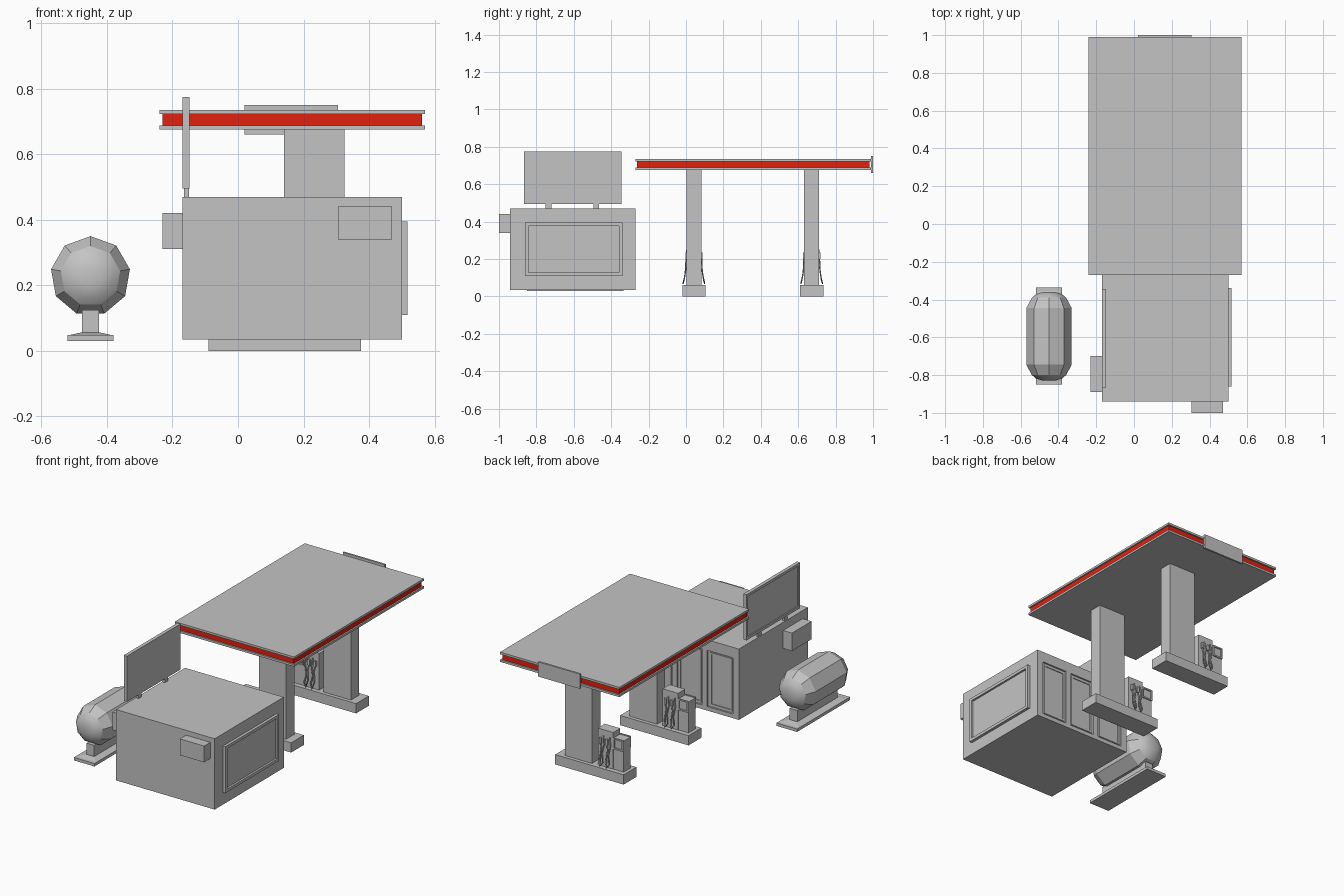
import bpy
import bmesh
import math
from mathutils import Vector

default_cube = bpy.data.objects.get("Cube")
if default_cube:
    bpy.data.objects.remove(default_cube, do_unlink=True)


def make_material(name, color):
    material = bpy.data.materials.new(name)
    material.use_nodes = True
    material.diffuse_color = color
    material.node_tree.nodes["Principled BSDF"].inputs["Base Color"].default_value = color
    return material


grey = make_material("light grey", (0.55, 0.55, 0.55, 1))
red = make_material("canopy red", (0.75, 0.015, 0.004, 1))


def finish(name, bm, material=grey):
    bmesh.ops.recalc_face_normals(bm, faces=bm.faces)
    mesh = bpy.data.meshes.new(name)
    bm.to_mesh(mesh)
    bm.free()
    mesh.materials.append(material)
    obj = bpy.data.objects.new(name, mesh)
    bpy.context.collection.objects.link(obj)
    return obj


def add_box(bm, x, y, z):
    """Add a box given its (low, high) range on each axis."""
    verts = bmesh.ops.create_cube(bm, size=1)["verts"]
    for v in verts:
        v.co = Vector([sum(r) / 2 + c * (r[1] - r[0]) for c, r in zip(v.co, (x, y, z))])
    return verts


def box(name, x, y, z, material=grey):
    bm = bmesh.new()
    add_box(bm, x, y, z)
    return finish(name, bm, material)


def frame(name, depth, across, z, border, along_x=False):
    """Rectangular frame on a wall; depth is the range through the wall."""
    bm = bmesh.new()
    (a, b), (low, high) = across, z
    strips = [((a, b), (low, low + border)), ((a, b), (high - border, high)),
              ((a, a + border), (low + border, high - border)),
              ((b - border, b), (low + border, high - border))]
    for span, height in strips:
        if along_x:
            add_box(bm, span, depth, height)
        else:
            add_box(bm, depth, span, height)
    return finish(name, bm)


# Shop building, with recessed door panels in its back wall
WALL_X, WALL_Z = (-0.17, 0.5), (0.035, 0.47)
OUTER = (-0.28, -0.27)
box("shop_body", WALL_X, (-0.94, -0.28), WALL_Z)
box("shop_back_header", WALL_X, OUTER, (0.405, 0.47))
box("shop_back_sill", WALL_X, OUTER, (0.035, 0.06))
for i, post in enumerate([(-0.17, -0.13), (0.045, 0.08), (0.25, 0.285), (0.46, 0.5)]):
    box(f"shop_back_post_{i}", post, OUTER, (0.06, 0.405))
for i, left in enumerate([-0.13, 0.08, 0.285]):
    frame(f"door_trim_{i}", (-0.28, -0.275), (left + 0.01, left + 0.16), (0.07, 0.395), 0.01, True)

# Shop window and wall units
box("window_pane", (0.495, 0.505), (-0.86, -0.34), (0.11, 0.395))
frame("window_frame", (0.5, 0.517), (-0.86, -0.34), (0.11, 0.395), 0.018)
box("front_wall_unit", (0.305, 0.47), (-1, -0.94), (0.34, 0.44))
box("side_wall_unit", (-0.23, -0.17), (-0.89, -0.70), (0.31, 0.42))

# Roof billboard
box("billboard_panel", (-0.163, -0.148), (-0.865, -0.345), (0.495, 0.775))
frame("billboard_frame", (-0.17, -0.163), (-0.865, -0.345), (0.495, 0.775), 0.016)
for i, y in enumerate((-0.735, -0.48)):
    box(f"billboard_leg_{i}", (-0.165, -0.15), (y - 0.015, y + 0.015), (0.465, 0.5))

# Canopy
box("canopy_lower_plate", (-0.24, 0.57), (-0.27, 0.99), (0.675, 0.688))
box("canopy_upper_plate", (-0.24, 0.57), (-0.27, 0.99), (0.722, 0.735))
box("canopy_band", (-0.231, 0.561), (-0.261, 0.981), (0.688, 0.722), red)
box("canopy_sign", (0.02, 0.305), (0.988, 1), (0.66, 0.75))


def hose(name, x, y, side):
    """Hanging fuel hose as a thin bevelled curve."""
    path = [(0, 0.003, 0.25), (-0.008, 0.008, 0.2), (0.004, 0.01, 0.14),
            (-0.006, 0.018, 0.09), (0.008, 0.024, 0.068), (0.016, 0.014, 0.11),
            (0.01, 0.008, 0.17), (0.018, 0.004, 0.21)]
    curve = bpy.data.curves.new(name, "CURVE")
    curve.dimensions = "3D"
    curve.bevel_depth = 0.004
    curve.bevel_resolution = 0
    spline = curve.splines.new("POLY")
    spline.points.add(len(path) - 1)
    for point, (dx, dy, z) in zip(spline.points, path):
        point.co = (x + dx, y + side * dy, z, 1)
    curve.materials.append(grey)
    obj = bpy.data.objects.new(name, curve)
    bpy.context.collection.objects.link(obj)


# Two fuel islands: base, column, pump and hoses
for n, y in enumerate((0.042, 0.672)):
    box(f"island_base_{n}", (-0.09, 0.375), (y - 0.062, y + 0.062), (0, 0.06))
    box(f"canopy_column_{n}", (0.14, 0.325), (y - 0.04, y + 0.04), (0.06, 0.68))
    box(f"pump_hose_cabinet_{n}", (0, 0.105), (y - 0.034, y + 0.034), (0.06, 0.285))
    box(f"pump_dispenser_{n}", (-0.07, 0), (y - 0.032, y + 0.032), (0.06, 0.25))
    for side in (-1, 1):
        face = y + side * 0.032
        depth = sorted((face, face + side * 0.007))
        frame(f"pump_screen_frame_{n}_{side}", depth, (-0.07, 0), (0.185, 0.255), 0.009, True)
        for k, x in enumerate((0.022, 0.065)):
            hose(f"pump_hose_{n}_{side}_{k}", x, y + side * 0.034, side)
            nozzle = sorted((y + side * 0.034, y + side * 0.046))
            box(f"pump_nozzle_{n}_{side}_{k}", (x + 0.01, x + 0.024), nozzle, (0.2, 0.235))

# Gas tank: nine-sided drum with rounded ends
bm = bmesh.new()
SIDES, TX, TY, TZ = 9, -0.45, -0.595, 0.228
half = [(0.035, 0.234), (0.07, 0.223), (0.092, 0.205), (0.122, 0.15)]
profile = [(r, -d) for r, d in half] + [(r, d) for r, d in reversed(half)]
rings = []
for r, d in profile:
    angles = [math.pi / 2 + math.tau * k / SIDES for k in range(SIDES)]
    rings.append([bm.verts.new((TX + r * math.cos(a), TY + d, TZ + r * math.sin(a))) for a in angles])
for a, b in zip(rings, rings[1:]):
    for k in range(SIDES):
        j = (k + 1) % SIDES
        bm.faces.new((a[k], a[j], b[j], b[k]))
bm.faces.new(rings[0])
bm.faces.new(rings[-1])
for f in bm.faces:
    f.smooth = all(abs(v.co.y - TY) > 0.2 for v in f.verts)
finish("gas_tank", bm)

# Tank stand: plate, flared foot and upright
box("tank_plate", (-0.52, -0.38), (-0.85, -0.335), (0.03, 0.048))
bm = bmesh.new()
for v in add_box(bm, (-0.515, -0.385), (-0.83, -0.355), (0.048, 0.056)):
    if v.co.z > 0.05:
        v.co.x = TX + (v.co.x - TX) * 0.45
        v.co.y = TY + (v.co.y - TY) * 0.84
finish("tank_foot", bm)
box("tank_upright", (-0.476, -0.424), (-0.79, -0.4), (0.05, 0.125))
